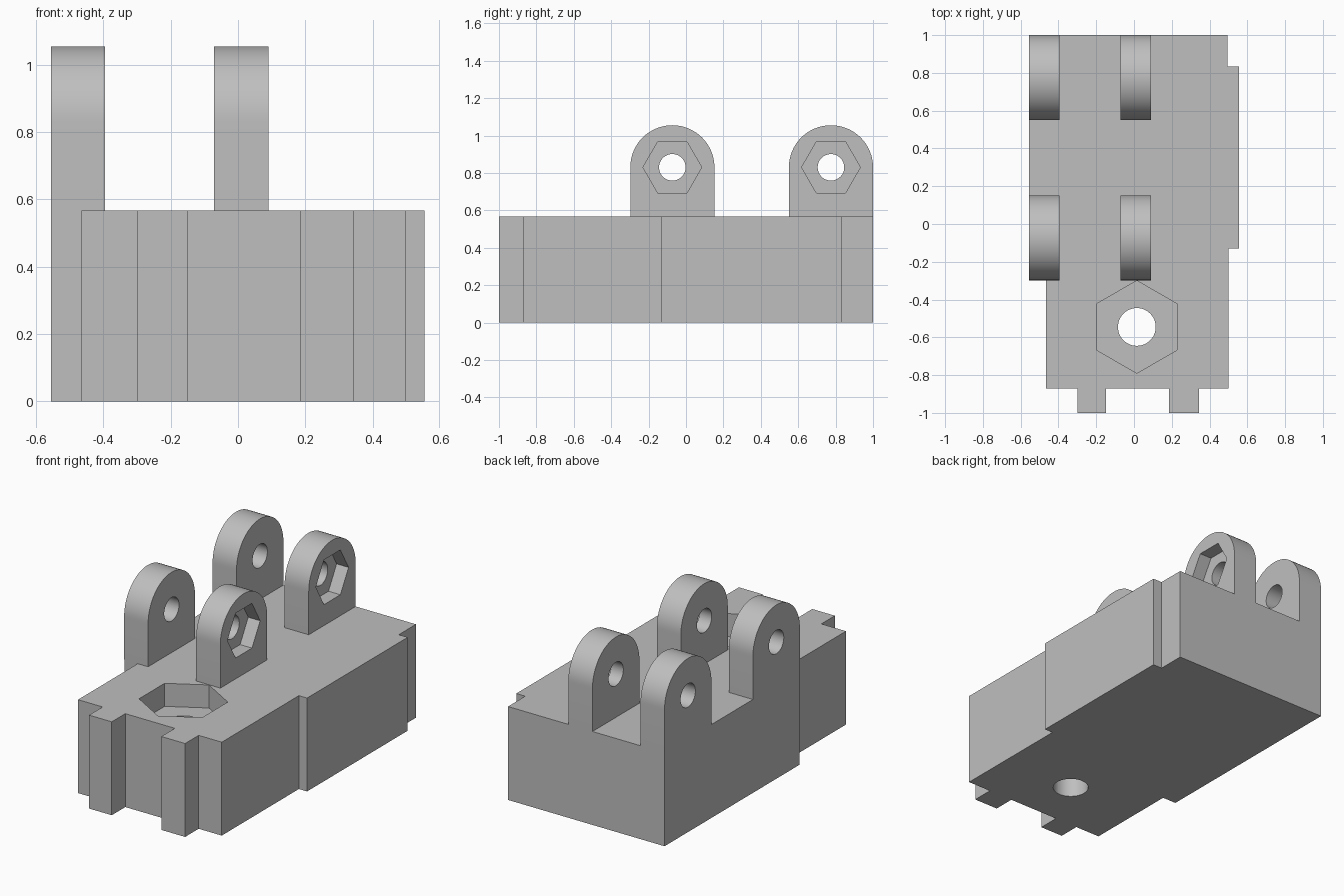
import bpy
import bmesh
import math

default = bpy.data.objects.get("Cube")
if default:
    bpy.data.objects.remove(default, do_unlink=True)

grey = bpy.data.materials.new("plain grey")
grey.use_nodes = True
colour = (0.52, 0.52, 0.52, 1)
grey.diffuse_color = colour
grey.node_tree.nodes["Principled BSDF"].inputs["Base Color"].default_value = colour


def prism(name, outline, axis, low, high):
    """Extrude a flat outline along x (outline in y, z) or z (outline in x, y)."""
    bm = bmesh.new()
    place = (lambda u, v: (low, u, v)) if axis == "x" else (lambda u, v: (u, v, low))
    face = bm.faces.new([bm.verts.new(place(u, v)) for u, v in outline])
    moved = bmesh.ops.extrude_face_region(bm, geom=[face])["geom"]
    step = (high - low, 0, 0) if axis == "x" else (0, 0, high - low)
    bmesh.ops.translate(bm, vec=step, verts=[g for g in moved if isinstance(g, bmesh.types.BMVert)])
    bmesh.ops.recalc_face_normals(bm, faces=bm.faces[:])
    mesh = bpy.data.meshes.new(name)
    bm.to_mesh(mesh)
    bm.free()
    mesh.materials.append(grey)
    obj = bpy.data.objects.new(name, mesh)
    bpy.context.collection.objects.link(obj)
    return obj


def ring(u, v, radius, sides, turn=0.0):
    angles = [turn + math.tau * i / sides for i in range(sides)]
    return [(u + radius * math.cos(a), v + radius * math.sin(a)) for a in angles]


def cut(obj, cutters):
    """Subtract the cutters, keep the result and remove the helpers."""
    for cutter in cutters:
        cutter.hide_render = True
        mod = obj.modifiers.new("cut", "BOOLEAN")
        mod.operation = "DIFFERENCE"
        mod.solver = "EXACT"
        mod.object = cutter
    graph = bpy.context.evaluated_depsgraph_get()
    result = bpy.data.meshes.new_from_object(obj.evaluated_get(graph))
    obj.modifiers.clear()
    obj.data = result
    for cutter in cutters:
        bpy.data.objects.remove(cutter, do_unlink=True)


def smooth(obj):
    bpy.ops.object.select_all(action="DESELECT")
    obj.select_set(True)
    bpy.context.view_layer.objects.active = obj
    bpy.ops.object.shade_smooth_by_angle(angle=math.radians(30))


# Stepped block with two front tabs
TOP = 0.567
plan = [
    (-0.556, 1), (-0.556, -0.295), (-0.465, -0.295), (-0.465, -0.87),
    (-0.3, -0.87), (-0.3, -1), (-0.148, -1), (-0.148, -0.87),
    (0.185, -0.87), (0.185, -1), (0.345, -1), (0.345, -0.87),
    (0.5, -0.87), (0.5, -0.13), (0.555, -0.13), (0.555, 0.835),
    (0.495, 0.835), (0.495, 1),
]
body = prism("base_block", plan, "z", 0, TOP)

# Nut pocket and bolt hole down through the block
cx, cy = 0.015, -0.545
cut(body, [
    prism("pocket_cutter", ring(cx, cy, 0.245, 6, math.pi / 2), "z", TOP - 0.14, TOP + 0.1),
    prism("bolt_cutter", ring(cx, cy, 0.1, 48), "z", -0.1, TOP + 0.1),
])
smooth(body)

# Four round-topped lugs; the inner pair has hexagonal nut recesses
RADIUS, AXLE = 0.225, 0.83
for row, y in (("front", -0.073), ("back", 0.775)):
    for side, low, high in (("outer", -0.556, -0.395), ("inner", -0.072, 0.09)):
        arc = [(y + RADIUS * math.cos(math.pi * i / 32), AXLE + RADIUS * math.sin(math.pi * i / 32))
               for i in range(33)]
        lug = prism(f"{row}_{side}_lug", [(y + RADIUS, TOP)] + arc + [(y - RADIUS, TOP)], "x", low, high)
        cutters = [prism("axle_cutter", ring(y, AXLE, 0.071, 48), "x", low - 0.1, high + 0.1)]
        if side == "inner":
            cutters.append(prism("nut_cutter", ring(y, AXLE, 0.157, 6), "x", high - 0.08, high + 0.1))
        cut(lug, cutters)
        smooth(lug)
